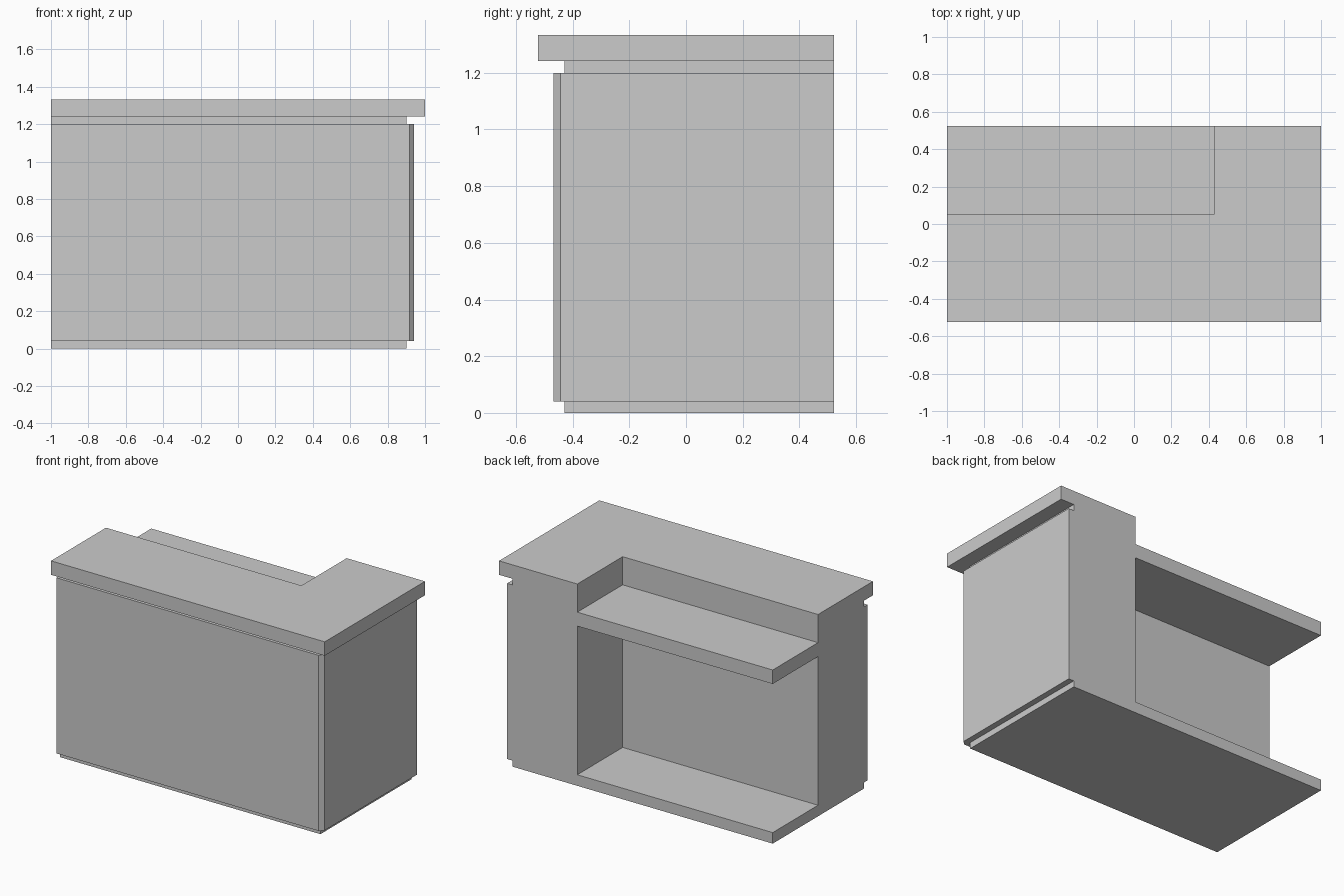
import bpy
import bmesh

if "Cube" in bpy.data.objects:
    bpy.data.objects.remove(bpy.data.objects["Cube"])

# Key plan positions
BACK = 0.523
INNER_X, INNER_Y = 0.428, 0.05
LEFT = -1.0


def prism(name, outline, z0, z1):
    """Extrude a counter-clockwise plan outline from z0 to z1."""
    bm = bmesh.new()
    face = bm.faces.new([bm.verts.new((x, y, z0)) for x, y in outline])
    ext = bmesh.ops.extrude_face_region(bm, geom=[face], use_keep_orig=True)
    top = [v for v in ext["geom"] if isinstance(v, bmesh.types.BMVert)]
    bmesh.ops.translate(bm, verts=top, vec=(0, 0, z1 - z0))
    bmesh.ops.recalc_face_normals(bm, faces=bm.faces)
    mesh = bpy.data.meshes.new(name)
    bm.to_mesh(mesh)
    bm.free()
    obj = bpy.data.objects.new(name, mesh)
    bpy.context.collection.objects.link(obj)
    return obj


def l_plan(right, front):
    """L-shaped plan: long front run plus a return along the right side."""
    return [(LEFT, front), (right, front), (right, BACK),
            (INNER_X, BACK), (INNER_X, INNER_Y), (LEFT, INNER_Y)]


# Recessed core: forms the plinth and the shadow gap under the top
CORE_R, CORE_F = 0.902, -0.428
prism("counter_core", l_plan(CORE_R, CORE_F), 0.0, 1.241)

# Outer cladding with a chamfered corner
R, F, C = 0.941, -0.467, 0.025
prism("outer_cladding",
      [(LEFT, F), (R - C, F), (R, F + C), (R, BACK),
       (CORE_R, BACK), (CORE_R, CORE_F), (LEFT, CORE_F)], 0.04, 1.2)

# Overhanging counter top
prism("counter_top", l_plan(1.0, -BACK), 1.241, 1.333)

# Work shelf and floor panel in the inside corner
nook = [(LEFT, INNER_Y), (INNER_X, INNER_Y), (INNER_X, BACK), (LEFT, BACK)]
prism("work_shelf", nook, 1.055, 1.147)
prism("floor_panel", nook, 0.0, 0.073)
